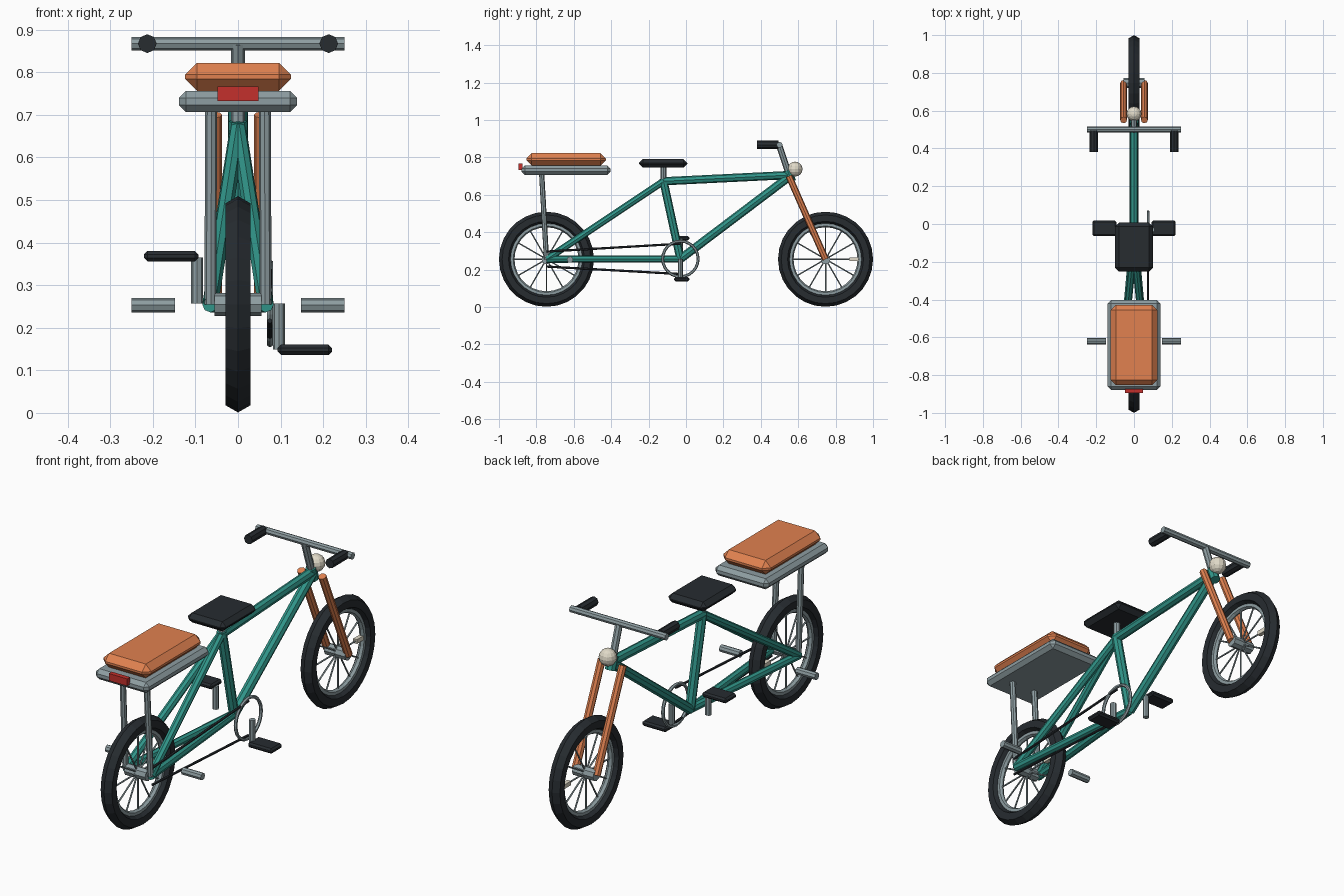
import bpy, bmesh, math
from mathutils import Vector

if "Cube" in bpy.data.objects:
    bpy.data.objects.remove(bpy.data.objects["Cube"])


def material(name, rgb):
    m = bpy.data.materials.new(name)
    m.diffuse_color = (*rgb, 1)
    m.use_nodes = True
    m.node_tree.nodes["Principled BSDF"].inputs["Base Color"].default_value = m.diffuse_color
    return m


TEAL = material("teal", (0.03, 0.30, 0.25))
ORANGE = material("orange", (0.75, 0.22, 0.08))
BLACK = material("black", (0.02, 0.025, 0.03))
GREY = material("grey", (0.27, 0.34, 0.36))
CREAM = material("cream", (0.75, 0.70, 0.58))
RED = material("red", (0.55, 0.03, 0.025))


def finish(name, bm, mat):
    bmesh.ops.recalc_face_normals(bm, faces=bm.faces)
    me = bpy.data.meshes.new(name)
    bm.to_mesh(me)
    bm.free()
    me.materials.append(mat)
    ob = bpy.data.objects.new(name, me)
    bpy.context.collection.objects.link(ob)
    return ob


def add_rod(bm, a, b, r, sides):
    a, b = Vector(a), Vector(b)
    d = b - a
    mat = d.to_track_quat('Z', 'Y').to_matrix().to_4x4()
    mat.translation = (a + b) / 2
    bmesh.ops.create_cone(bm, cap_ends=True, segments=sides, radius1=r, radius2=r,
                          depth=d.length, matrix=mat)


def rod(name, a, b, r, mat, sides=8):
    bm = bmesh.new()
    add_rod(bm, a, b, r, sides)
    return finish(name, bm, mat)


def box(name, centre, size, mat, bevel=0):
    bm = bmesh.new()
    bmesh.ops.create_cube(bm, size=1)
    bmesh.ops.scale(bm, vec=size, verts=bm.verts)
    bmesh.ops.translate(bm, vec=centre, verts=bm.verts)
    ob = finish(name, bm, mat)
    if bevel:
        mod = ob.modifiers.new("chamfer", 'BEVEL')
        mod.width = bevel
        mod.segments = 1
    return ob


def ring(name, centre, major, minor, mat, seg=28, sides=6):
    # torus whose axle runs along x
    bpy.ops.mesh.primitive_torus_add(location=centre, rotation=(0, math.pi / 2, 0),
                                     major_radius=major, minor_radius=minor,
                                     major_segments=seg, minor_segments=sides)
    ob = bpy.context.object
    ob.name = name
    ob.data.materials.append(mat)
    return ob


AXLE_Z = 0.255
WHEEL_Y = 0.746
BB = (0, -0.03, 0.257)
SEAT_TOP = (0, -0.12, 0.672)
HEAD = (0, 0.55, 0.705)

# wheels: tyre, rim, hub, spokes and reflector
for label, y in (("front", WHEEL_Y), ("rear", -WHEEL_Y)):
    c = (0, y, AXLE_Z)
    ring(label + "_tyre", c, 0.220, 0.034, BLACK)
    ring(label + "_rim", c, 0.185, 0.014, GREY)
    rod(label + "_hub", (-0.055, y, AXLE_Z), (0.055, y, AXLE_Z), 0.027, GREY)
    bm = bmesh.new()
    for i in range(12):
        t = math.tau * i / 12
        add_rod(bm, c, (0, y + 0.185 * math.cos(t), AXLE_Z + 0.185 * math.sin(t)), 0.004, 5)
    finish(label + "_spokes", bm, GREY)
    box(label + "_reflector", (0, y + 0.155, AXLE_Z), (0.02, 0.055, 0.02), CREAM)

# main frame
rod("top_tube", SEAT_TOP, HEAD, 0.022, TEAL)
rod("down_tube", BB, (0, 0.55, 0.695), 0.023, TEAL)
rod("seat_tube", BB, (0, -0.123, 0.685), 0.022, TEAL)
rod("head_tube", (0, 0.565, 0.67), (0, 0.543, 0.73), 0.024, TEAL)

# paired parts
for side, s in (("right", 1), ("left", -1)):
    drop = (s * 0.065, -WHEEL_Y, AXLE_Z)
    rod(side + "_chain_stay", drop, BB, 0.019, TEAL)
    rod(side + "_seat_stay", drop, SEAT_TOP, 0.019, TEAL)
    rod(side + "_fork_leg", (s * 0.055, 0.55, 0.70), (s * 0.055, WHEEL_Y, AXLE_Z), 0.018, ORANGE)
    rod(side + "_rack_support", drop, (s * 0.063, -0.772, 0.72), 0.014, GREY)
    rod(side + "_foot_peg", (s * 0.148, -0.62, 0.253), (s * 0.25, -0.62, 0.253), 0.017, GREY)
    rod(side + "_grip", (s * 0.213, 0.38, 0.867), (s * 0.213, 0.495, 0.867), 0.022, BLACK)
    rod(side + "_crank_arm", (s * 0.096, -0.03, 0.257), (s * 0.096, -0.03, 0.257 - s * 0.108),
        0.014, GREY)
    box(side + "_pedal", (s * 0.157, -0.023, 0.258 - s * 0.11), (0.128, 0.082, 0.024), BLACK, 0.008)

# steering
rod("stem", (0, 0.55, 0.71), (0, 0.497, 0.868), 0.017, GREY)
rod("handlebar", (-0.25, 0.5, 0.867), (0.25, 0.5, 0.867), 0.016, GREY)
bm = bmesh.new()
bmesh.ops.create_uvsphere(bm, u_segments=12, v_segments=8, radius=0.04)
bmesh.ops.translate(bm, vec=(0, 0.583, 0.737), verts=bm.verts)
finish("headlight", bm, CREAM)

# drive train
ring("chainring", (0.075, -0.03, 0.257), 0.095, 0.008, GREY, 24)
rod("chain_upper", (0.075, -0.03, 0.338), (0.075, -WHEEL_Y, 0.296), 0.006, BLACK, 6)
rod("chain_lower", (0.075, -0.03, 0.176), (0.075, -WHEEL_Y, 0.216), 0.006, BLACK, 6)

# saddle
rod("seat_post", (0, -0.12, 0.66), (0, -0.12, 0.755), 0.016, GREY)
box("seat", (0, -0.122, 0.768), (0.2, 0.258, 0.045), BLACK, 0.02)

# cargo rack with cushion and tail light
box("rack", (0, -0.641, 0.731), (0.278, 0.475, 0.05), GREY, 0.017)
box("cushion", (0, -0.641, 0.789), (0.248, 0.425, 0.066), ORANGE, 0.028)
box("tail_light", (0, -0.885, 0.749), (0.096, 0.022, 0.034), RED)
